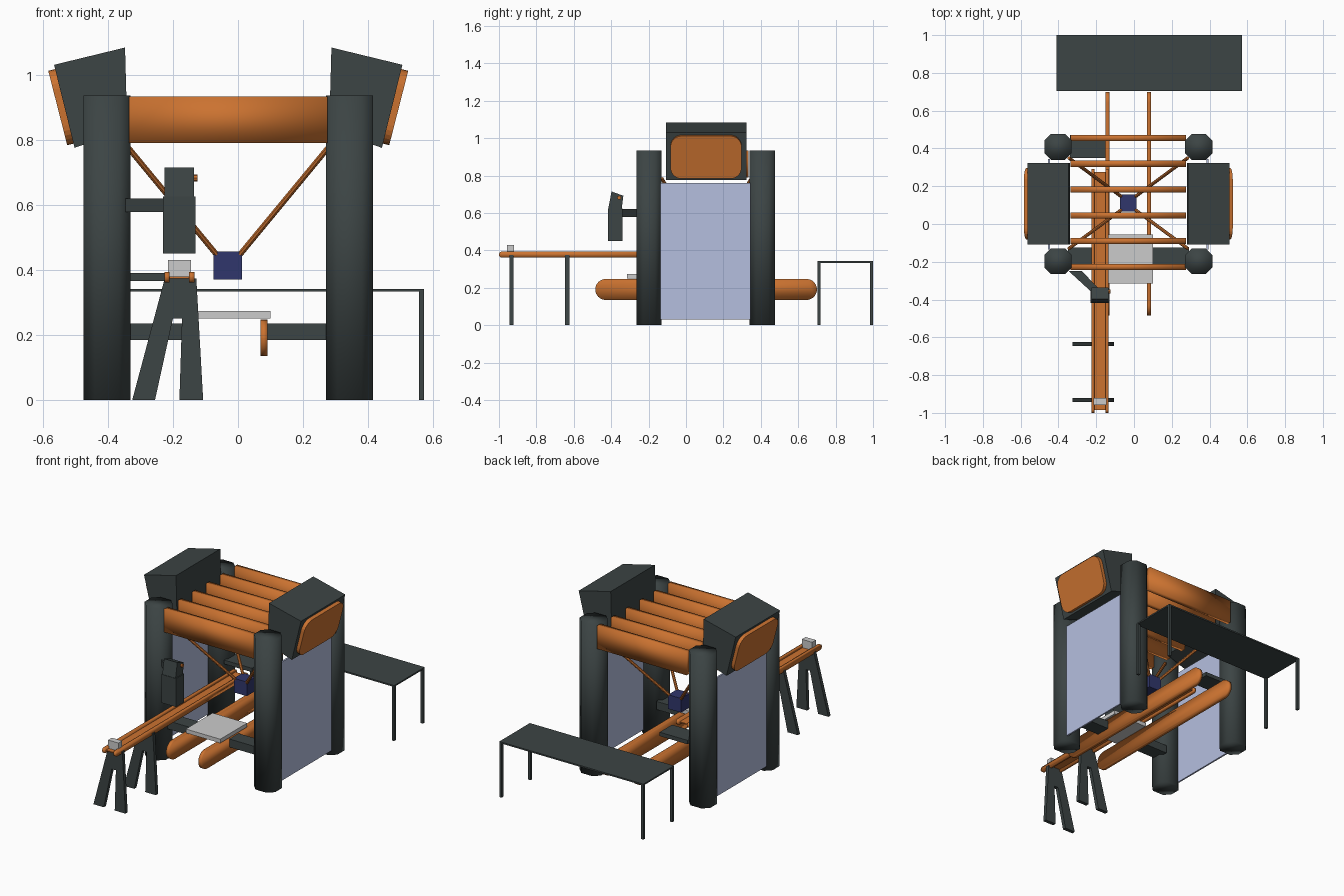
import bpy, bmesh, math
from mathutils import Vector

if "Cube" in bpy.data.objects:
    bpy.data.objects.remove(bpy.data.objects["Cube"])

CX = -0.03   # symmetry plane of the main frame


def mat(name, rgb):
    m = bpy.data.materials.new(name)
    m.diffuse_color = (*rgb, 1)
    m.use_nodes = True
    m.node_tree.nodes["Principled BSDF"].inputs["Base Color"].default_value = m.diffuse_color
    return m


DARK = mat("dark_green_grey", (0.045, 0.058, 0.058))
ORANGE = mat("orange", (0.60, 0.17, 0.03))
PALE = mat("pale_blue", (0.46, 0.52, 0.74))
NAVY = mat("navy", (0.03, 0.037, 0.15))


def prism(name, pts, axis, lo, hi, m=None, smooth=False):
    """Extrude a 2D profile along an axis (0: yz, 1: xz, 2: xy)."""
    bm = bmesh.new()
    vs = []
    for a, b in pts:
        c = [a, b]
        c.insert(axis, lo)
        vs.append(bm.verts.new(c))
    f = bm.faces.new(vs)
    ext = bmesh.ops.extrude_face_region(bm, geom=[f])
    d = Vector((0, 0, 0))
    d[axis] = hi - lo
    bmesh.ops.translate(bm, vec=d, verts=[e for e in ext["geom"] if isinstance(e, bmesh.types.BMVert)])
    bmesh.ops.recalc_face_normals(bm, faces=bm.faces)
    me = bpy.data.meshes.new(name)
    for p in bm.faces:
        p.smooth = smooth
    bm.to_mesh(me)
    bm.free()
    if m:
        me.materials.append(m)
    ob = bpy.data.objects.new(name, me)
    bpy.context.collection.objects.link(ob)
    return ob


def box(name, x0, x1, y0, y1, z0, z1, m=None, smooth=False):
    return prism(name, [(x0, y0), (x1, y0), (x1, y1), (x0, y1)], 2, z0, z1, m, smooth)


def rounded(a0, a1, b0, b1, r, n=6):
    """Rounded rectangle profile."""
    pts = []
    for k, (ca, cb) in enumerate([(a1 - r, b1 - r), (a0 + r, b1 - r), (a0 + r, b0 + r), (a1 - r, b0 + r)]):
        for i in range(n + 1):
            t = (k + i / n) * math.pi / 2
            pts.append((ca + r * math.cos(t), cb + r * math.sin(t)))
    clean = []
    for p in pts:
        if all((Vector(p) - Vector(q)).length > 1e-5 for q in clean):
            clean.append(p)
    return clean


def rod(name, a, b, r, m):
    a, b = Vector(a), Vector(b)
    bpy.ops.mesh.primitive_cylinder_add(vertices=8, radius=r, depth=(b - a).length, location=(a + b) / 2)
    ob = bpy.context.object
    ob.name = name
    ob.rotation_euler = (b - a).to_track_quat('Z', 'Y').to_euler()
    ob.data.materials.append(m)
    bpy.ops.object.shade_smooth_by_angle()


for side, s in (("left", -1), ("right", 1)):
    X = lambda d: CX + s * d
    # chamfered corner columns
    for end, y0, y1 in (("front", -0.265, -0.13), ("back", 0.34, 0.477)):
        a, b = sorted((X(0.30), X(0.445)))
        prism(f"{side}_{end}_column", rounded(a, b, y0, y1, 0.035, 1), 2, 0, 0.935, DARK, True)
    # side wall panel
    a, b = sorted((X(0.415), X(0.425)))
    box(f"{side}_wall_panel", a, b, -0.135, 0.345, 0.03, 0.76, PALE)
    # tilted top housing and its rounded outer pad
    prism(f"{side}_top_housing", [(X(0.535), 1.03), (X(0.317), 1.083), (X(0.31), 0.83), (X(0.472), 0.775)],
          1, -0.108, 0.323, DARK)
    pad = prism(f"{side}_housing_pad", rounded(-0.19, 0.19, -0.118, 0.118, 0.06), 0, -0.011, 0.011, ORANGE)
    pad.location = (X(0.513), 0.107, 0.90)
    pad.rotation_euler = (0, s * 0.25, 0)
    # lower arm and long skid
    a, b = sorted((X(0.10), X(0.32)))
    box(f"{side}_skid_arm", a, b, -0.215, -0.125, 0.185, 0.235, DARK)
    prism(f"{side}_skid", rounded(-0.485, 0.70, 0.135, 0.247, 0.0559, 8), 0, X(0.11) - 0.011, X(0.11) + 0.011, ORANGE, True)
    # suspension cables
    for end, e in (("front", -1), ("back", 1)):
        rod(f"{side}_{end}_cable", (X(0.03), 0.11 + e * 0.03, 0.44), (X(0.315), 0.11 + e * 0.24, 0.785), 0.009, ORANGE)

# roof slats
for i in range(6):
    y = -0.227 + i * 0.1365
    box(f"roof_slat_{i + 1}", -0.335, 0.275, y - 0.016, y + 0.016, 0.79, 0.933, ORANGE, True)

# hanging cube
box("hanging_cube", -0.075, 0.013, 0.067, 0.155, 0.37, 0.457, NAVY)

# tray between the skids
box("tray", -0.135, 0.10, -0.315, -0.055, 0.25, 0.274)

# long feed rail: two side rails and a thin bed
for side, x in (("left", -0.218), ("right", -0.142)):
    prism(f"feed_rail_{side}", rounded(-1.0, 0.29, 0.361, 0.394, 0.0164, 5), 0, x - 0.008, x + 0.008, ORANGE, True)
box("feed_bed", -0.212, -0.148, -0.985, 0.275, 0.374, 0.38, ORANGE)
box("feed_stop", -0.215, -0.145, -0.957, -0.92, 0.38, 0.43)
box("rail_shelf", -0.34, -0.15, 0.35, 0.47, 0.366, 0.39, DARK)

# trestles under the rail
for end, y in (("front", -0.932), ("back", -0.635)):
    prism(f"{end}_trestle", [(-0.325, 0), (-0.255, 0), (-0.2, 0.25), (-0.172, 0.25), (-0.18, 0),
                             (-0.107, 0), (-0.128, 0.374), (-0.225, 0.374)], 1, y - 0.011, y + 0.011, DARK)

# control unit on a diagonal arm, with tilted head and knob
prism("control_arm", [(-0.345, -0.25), (-0.275, -0.25), (-0.18, -0.35), (-0.225, -0.36)], 2, 0.578, 0.62, DARK)
box("control_body", -0.23, -0.13, -0.418, -0.34, 0.45, 0.625, DARK)
prism("control_head", [(-0.418, 0.61), (-0.398, 0.715), (-0.335, 0.692), (-0.345, 0.61)], 0, -0.225, -0.135, DARK)
rod("control_knob", (-0.14, -0.357, 0.682), (-0.125, -0.357, 0.682), 0.011, ORANGE)

# table behind
box("table_top", -0.41, 0.572, 0.703, 1.0, 0.333, 0.342, DARK)
for i, x in enumerate((-0.402, 0.564)):
    for j, y in enumerate((0.711, 0.992)):
        box(f"table_leg_{i}{j}", x - 0.008, x + 0.008, y - 0.008, y + 0.008, 0, 0.335, DARK)
